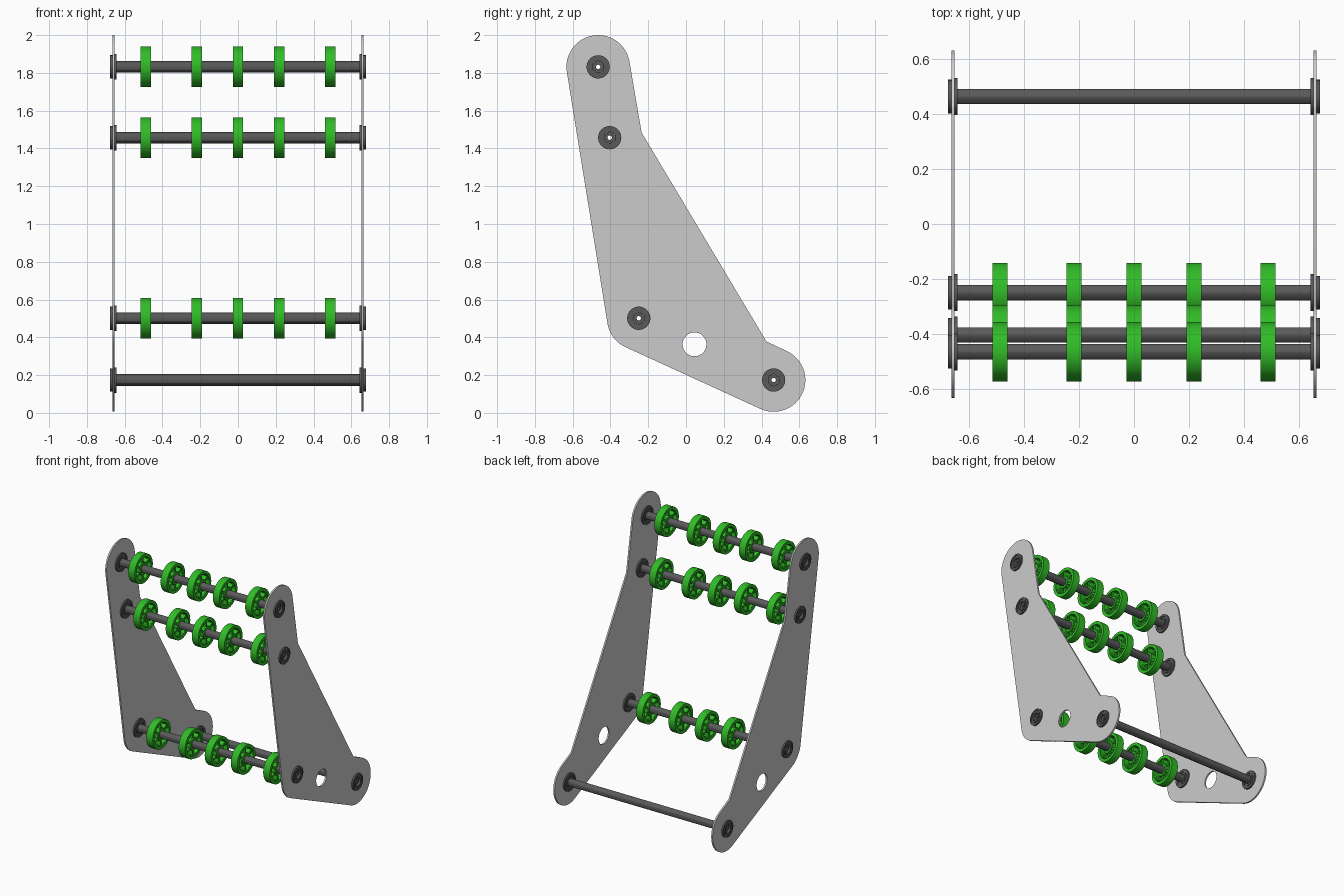
import bpy, bmesh
from math import sin, cos, asin, radians, degrees
from mathutils import Matrix

if "Cube" in bpy.data.objects:
    bpy.data.objects.remove(bpy.data.objects["Cube"])

R = 0.168                                    # plate corner radius
TOP, MID, LOW, REAR = (-.465, 1.832), (-.404, 1.457), (-.25, .501), (.464, .174)
AXLES = {"top": TOP, "middle": MID, "lower": LOW, "rear": REAR}
WHEEL_X = (-.488, -.218, 0, .218, .488)
TO_WORLD = Matrix(((0, 0, 1, 0), (1, 0, 0, 0), (0, 1, 0, 0), (0, 0, 0, 1)))


def material(name, rgb):
    m = bpy.data.materials.new(name)
    m.diffuse_color = (*rgb, 1)
    m.use_nodes = True
    m.node_tree.nodes["Principled BSDF"].inputs["Base Color"].default_value = m.diffuse_color
    return m


def arc(c, r, a0, a1, n):
    return [(c[0] + r * cos(radians(a0 + (a1 - a0) * i / n)),
             c[1] + r * sin(radians(a0 + (a1 - a0) * i / n))) for i in range(n + 1)]


def circle(r, c=(0, 0), n=48):
    return arc(c, r, 0, 360, n)[:-1]


def hexagon(flat, corner):
    # hexagon with slightly clipped corners, corners pointing up and down
    d = degrees(asin((flat * 2 / 3 ** .5 - corner) * 3 ** .5 / corner))
    return [p for k in range(6) for p in arc((0, 0), corner, 30 + 60 * k - d, 30 + 60 * k + d, 2)]


def prisms(name, parts):
    """Each part is (profile loops in y-z, x0, x1); extra loops are holes."""
    bm = bmesh.new()
    for loops, x0, x1 in parts:
        cu = bpy.data.curves.new(name, 'CURVE')
        cu.dimensions, cu.fill_mode, cu.extrude = '2D', 'BOTH', (x1 - x0) / 2
        for pts in loops:
            s = cu.splines.new('POLY')
            s.points.add(len(pts) - 1)
            for sp, p in zip(s.points, pts):
                sp.co = (p[0], p[1], 0, 1)
            s.use_cyclic_u = True
        ob = bpy.data.objects.new(name, cu)
        bpy.context.collection.objects.link(ob)
        me = bpy.data.meshes.new_from_object(
            ob.evaluated_get(bpy.context.evaluated_depsgraph_get()))
        me.transform(Matrix.Translation(((x0 + x1) / 2, 0, 0)) @ TO_WORLD)
        part = bmesh.new()
        part.from_mesh(me)
        bmesh.ops.remove_doubles(part, verts=part.verts, dist=1e-5)
        bmesh.ops.recalc_face_normals(part, faces=part.faces)
        part.to_mesh(me)
        part.free()
        bm.from_mesh(me)
        bpy.data.objects.remove(ob)
        bpy.data.curves.remove(cu)
        bpy.data.meshes.remove(me)
    mesh = bpy.data.meshes.new(name)
    bm.to_mesh(mesh)
    bm.free()
    for p in mesh.polygons:
        p.use_smooth = True
    mesh.set_sharp_from_angle(angle=radians(30))
    return mesh


def place(name, mesh, x, yz, mat=None, flip=False):
    ob = bpy.data.objects.new(name, mesh)
    bpy.context.collection.objects.link(ob)
    ob.location = (x, *yz)
    if flip:
        ob.rotation_euler.y = radians(180)
    if mat and not mesh.materials:
        mesh.materials.append(mat)


green = material("green_wheel", (.03, .5, .02))
dark = material("dark_metal", (.1, .1, .1))

# side plates: outline, bearing holes and the large round hole
outline = (arc(TOP, R, 9.3, 189.2, 32) + arc(LOW, R, 189.2, 245.4, 12)
           + arc(REAR, R, 245.4, 425.4, 32) + [(.426, .378), (-.235, 1.484)])
holes = [circle(.061, c) for c in AXLES.values()] + [circle(.063, (.045, .363))]
plate = prisms("side_plate", [([outline] + holes, -.006, .006)])
place("right_side_plate", plate, .659, (0, 0))
place("left_side_plate", plate, -.659, (0, 0))

# hex axle with a centre bore
axle = prisms("axle", [([hexagon(.0278, .0306), circle(.0115, n=24)], -.66, .66)])

# flanged bearing: flange, outer race, recessed shield, inner race
bore = hexagon(.0282, .031)
bearing = prisms("bearing", [
    ([circle(.0675), circle(.05)], .642, .653),
    ([circle(.0615), circle(.05)], .653, .677),
    ([circle(.05), circle(.042)], .647, .672),
    ([circle(.042), bore], .642, .677)])

# wheel: tread, spoked web with six windows, hub
windows = []
for k in range(6):
    ri, ro, w = .047, .083, .008
    hi, ho = 30 - degrees(asin(w / ri)), 30 - degrees(asin(w / ro))
    a = 60 * k
    windows.append(arc((0, 0), ro, a - ho, a + ho, 8) + arc((0, 0), ri, a + hi, a - hi, 5))
wheel = prisms("wheel", [
    ([circle(.108, n=64), circle(.085, n=64)], -.027, .027),
    ([circle(.086), bore] + windows, -.02, .02),
    ([circle(.045), bore], -.027, .027)])

for name, c in AXLES.items():
    place(name + "_axle", axle, 0, c, dark)
    place(name + "_right_bearing", bearing, 0, c, dark)
    place(name + "_left_bearing", bearing, 0, c, dark, flip=True)
    if name != "rear":
        for i, x in enumerate(WHEEL_X):
            place(f"{name}_wheel_{i + 1}", wheel, x, c, green)
